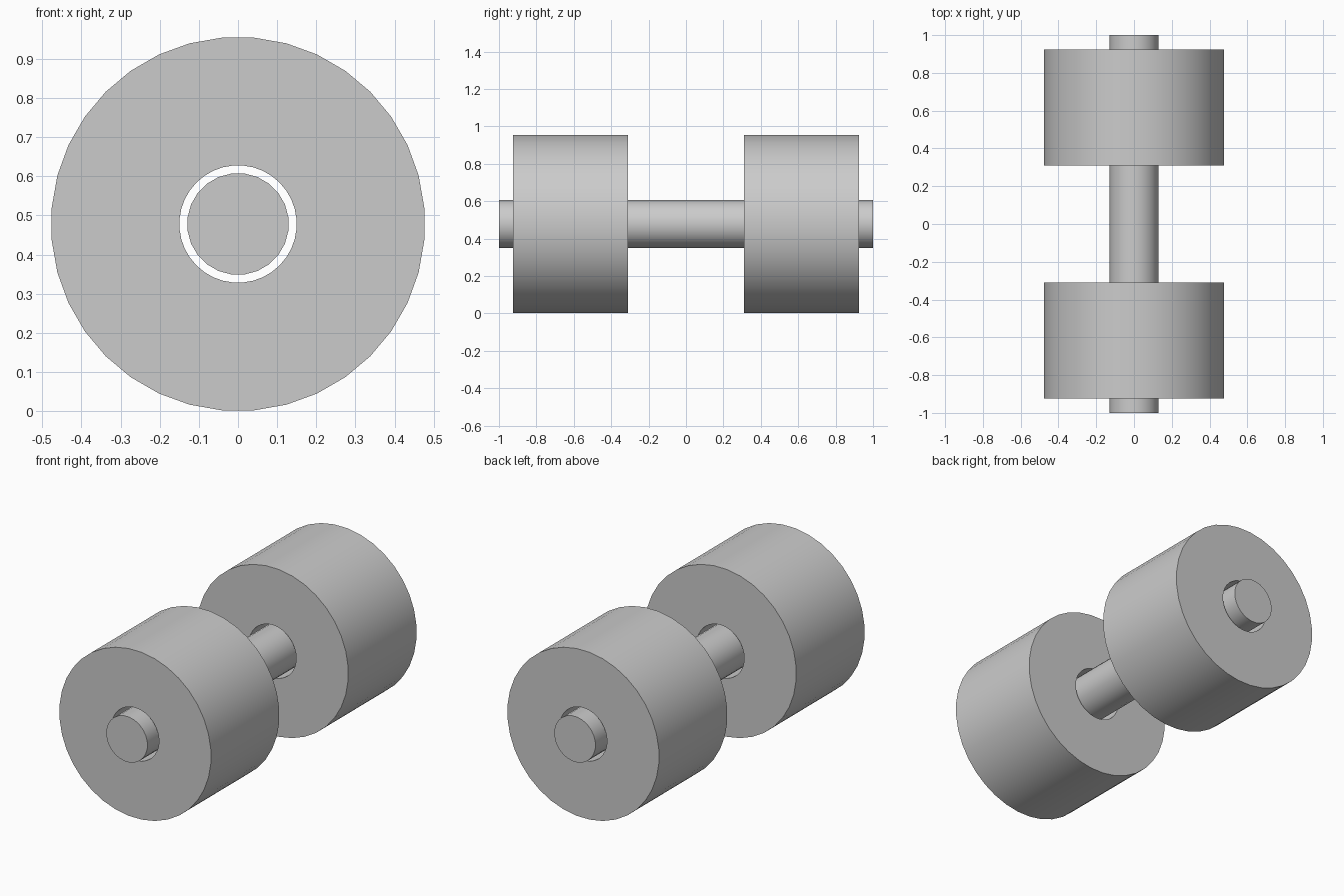
import bpy
import bmesh
from math import cos, sin, pi, radians

cube = bpy.data.objects.get("Cube")
if cube:
    bpy.data.objects.remove(cube, do_unlink=True)

RADIUS = 0.478      # weight radius, also the axle height
HOLE = 0.15
BAR = 0.13

grey = bpy.data.materials.new("plain grey")
grey.use_nodes = True
colour = (0.6, 0.6, 0.6, 1)
grey.diffuse_color = colour
grey.node_tree.nodes["Principled BSDF"].inputs["Base Color"].default_value = colour


def ring(bm, radius, y, sides):
    """Circle of vertices around the axle."""
    steps = [2 * pi * (i + 0.5) / sides for i in range(sides)]
    return [bm.verts.new((radius * cos(a), y, RADIUS + radius * sin(a))) for a in steps]


def bridge(bm, a, b):
    for i in range(len(a)):
        j = (i + 1) % len(a)
        bm.faces.new((a[i], a[j], b[j], b[i]))


def finish(bm, name):
    bmesh.ops.recalc_face_normals(bm, faces=bm.faces)
    mesh = bpy.data.meshes.new(name)
    bm.to_mesh(mesh)
    bm.free()
    mesh.materials.append(grey)
    obj = bpy.data.objects.new(name, mesh)
    bpy.context.collection.objects.link(obj)
    bpy.ops.object.select_all(action="DESELECT")
    obj.select_set(True)
    bpy.context.view_layer.objects.active = obj
    bpy.ops.object.shade_smooth_by_angle(angle=radians(35))


# Bar: solid rod along y
bm = bmesh.new()
front, back = ring(bm, BAR, -1, 24), ring(bm, BAR, 1, 24)
bridge(bm, front, back)
bm.faces.new(front)
bm.faces.new(back)
finish(bm, "bar")

# Weights: thick tubes with a clear gap around the bar
for name, side in (("front_weight", -1), ("back_weight", 1)):
    bm = bmesh.new()
    section = [(RADIUS, 0.31), (RADIUS, 0.925), (HOLE, 0.925), (HOLE, 0.31)]
    rings = [ring(bm, r, side * y, 36) for r, y in section]
    for k in range(4):
        bridge(bm, rings[k], rings[(k + 1) % 4])
    finish(bm, name)
